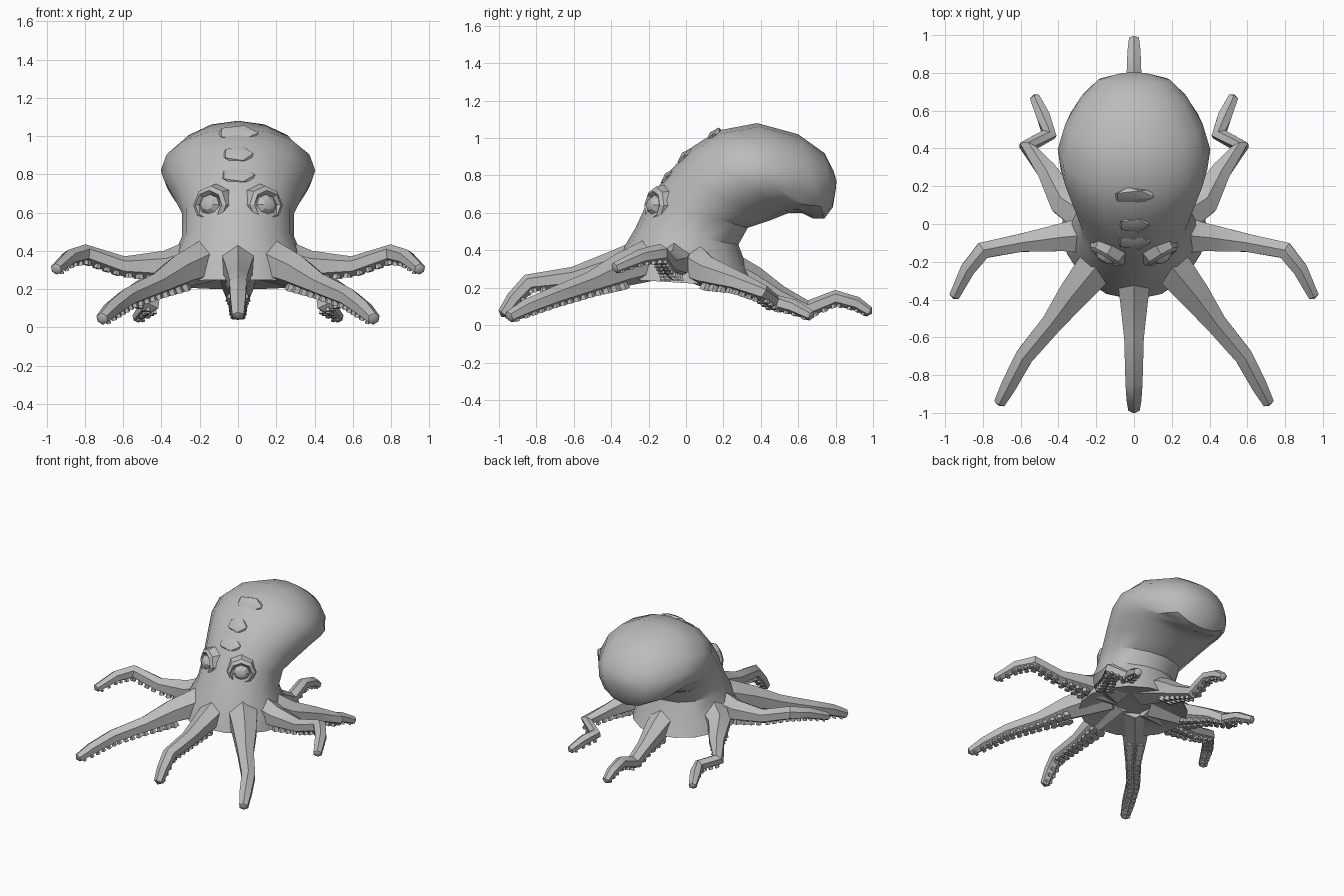
import bpy, bmesh, math
from mathutils import Vector, Matrix

cube = bpy.data.objects.get("Cube")
if cube:
    bpy.data.objects.remove(cube, do_unlink=True)

skin = bpy.data.materials.new("grey skin")
skin.use_nodes = True
GREY = (0.5, 0.5, 0.5, 1)
skin.diffuse_color = GREY
skin.node_tree.nodes["Principled BSDF"].inputs["Base Color"].default_value = GREY


def finish(bm, name, angle=35):
    bmesh.ops.recalc_face_normals(bm, faces=bm.faces)
    mesh = bpy.data.meshes.new(name)
    bm.to_mesh(mesh)
    bm.free()
    mesh.materials.append(skin)
    obj = bpy.data.objects.new(name, mesh)
    bpy.context.collection.objects.link(obj)
    bpy.ops.object.select_all(action='DESELECT')
    obj.select_set(True)
    bpy.context.view_layer.objects.active = obj
    bpy.ops.object.shade_smooth_by_angle(angle=math.radians(angle))
    return obj


def loft(bm, rings, start, end):
    """Skin a list of point rings and close both ends on a single point."""
    loops = [[bm.verts.new(p) for p in ring] for ring in rings]
    n = len(loops[0])
    for a, b in zip(loops, loops[1:]):
        for i in range(n):
            j = (i + 1) % n
            bm.faces.new((a[i], a[j], b[j], b[i]))
    for loop, tip in ((loops[0], start), (loops[-1], end)):
        v = bm.verts.new(tip)
        for i in range(n):
            bm.faces.new((loop[i], loop[(i + 1) % n], v))


# Head and mantle: front point (y, z), back point (y, z), half width
SECTIONS = [
    (-.40, .25, .38, .20, .38), (-.36, .37, .33, .30, .35),
    (-.27, .52, .28, .43, .29), (-.20, .67, .33, .52, .29),
    (-.08, .83, .45, .56, .34), (.03, .95, .55, .60, .385),
    (.17, 1.04, .62, .60, .40), (.38, 1.08, .68, .57, .36),
    (.60, 1.02, .74, .57, .28), (.74, .92, .785, .63, .19),
    (.79, .82, .80, .72, .08),
]
rings = []
for fy, fz, by, bz, w in SECTIONS:
    front, back = Vector((0, fy, fz)), Vector((0, by, bz))
    mid, half = (front + back) / 2, (front - back) / 2
    rings.append([mid + half * math.cos(t) + Vector((w * 1.01 * math.sin(t), 0, 0))
                  for t in (math.tau * k / 16 for k in range(16))])
bm = bmesh.new()
loft(bm, rings, (0, 0, .33), (0, .805, .77))
finish(bm, "head_and_mantle", 30)


def frame(tangent):
    side = tangent.cross(Vector((0, 0, 1))).normalized()
    return side, side.cross(tangent).normalized()


def tentacle(name, path, mirror=1):
    pts = [Vector((x * mirror, y, z)) for x, y, z, r in path]
    radii = [p[3] for p in path]
    bm = bmesh.new()
    rings = []
    for i, (p, r) in enumerate(zip(pts, radii)):
        ahead = (pts[min(i + 1, len(pts) - 1)] - p).normalized()
        behind = (p - pts[max(i - 1, 0)]).normalized()
        side, up = frame((ahead + behind).normalized())
        rings.append([p + side * r * math.cos(a) + up * r * .95 * math.sin(a)
                      for a in (math.pi / 2 + math.tau * k / 6 for k in range(6))])
    tip = pts[-1] + (pts[-1] - pts[-2]).normalized() * radii[-1] * .6
    loft(bm, rings, pts[0], tip)
    # Two rows of suckers along the underside
    for i in range(1, len(pts) - 1):
        a, b = pts[i], pts[i + 1]
        side, up = frame((b - a).normalized())
        count = max(2, round((b - a).length / .05))
        for k in range(count):
            t = (k + .5) / count
            r = radii[i] * (1 - t) + radii[i + 1] * t
            for s in (-1, 1):
                p = a.lerp(b, t) - up * r * .8 + side * s * r * .42
                turn = Matrix((side, up.cross(side), up)).transposed().to_4x4()
                bmesh.ops.create_cone(
                    bm, cap_ends=True, segments=5, radius1=r * .38, radius2=r * .25,
                    depth=r * .45, matrix=Matrix.Translation(p) @ turn)
    finish(bm, name)


# Tentacle paths: x, y, z, radius
FRONT = [(0, -.15, .38, .12), (0, -.40, .31, .085), (0, -.60, .255, .06),
         (0, -.84, .225, .052), (0, -.92, .14, .045), (0, -.975, .06, .035)]
BACK = [(0, .12, .34, .12), (0, .36, .23, .09), (0, .50, .155, .06),
        (0, .65, .085, .05), (0, .80, .145, .045), (0, .91, .115, .04),
        (0, .98, .07, .03)]
FRONT_SIDE = [(.12, -.13, .37, .13), (.31, -.36, .29, .095), (.43, -.52, .22, .065),
              (.58, -.70, .155, .055), (.66, -.85, .095, .048), (.71, -.945, .045, .035)]
SIDE = [(.15, -.05, .37, .13), (.38, -.07, .32, .085), (.60, -.10, .32, .055),
        (.80, -.14, .385, .052), (.88, -.24, .365, .045), (.95, -.38, .305, .032)]
REAR_SIDE = [(.17, .0, .36, .13), (.37, .12, .28, .09), (.46, .28, .23, .06),
             (.565, .41, .17, .048), (.45, .475, .12, .045), (.48, .57, .10, .042),
             (.525, .67, .05, .03)]

tentacle("front_tentacle", FRONT)
tentacle("back_tentacle", BACK)
for label, m in (("left", 1), ("right", -1)):
    tentacle(label + "_front_tentacle", FRONT_SIDE, m)
    tentacle(label + "_side_tentacle", SIDE, m)
    tentacle(label + "_rear_tentacle", REAR_SIDE, m)

    # Eye: faceted cone bulging out of a raised lid
    out = Vector((.5 * m, -.85, .1)).normalized()
    across = Vector((0, 0, 1)).cross(out).normalized()
    up = out.cross(across)
    centre = Vector((.145 * m, -.165, .64))

    def oval(w, h, depth, n=8):
        return [centre + out * depth + across * w * math.cos(math.tau * k / n)
                + up * h * math.sin(math.tau * k / n) for k in range(n)]

    bm = bmesh.new()
    loft(bm, [oval(.06, .055, -.04), oval(.06, .055, .01), oval(.035, .03, .035)],
         centre - out * .05, centre + out * .045)
    finish(bm, label + "_eyeball", 20)
    bm = bmesh.new()
    loft(bm, [oval(.115, .12, -.06), oval(.10, .10, .005), oval(.08, .075, .02),
              oval(.065, .055, -.005)], centre - out * .06, centre - out * .01)
    finish(bm, label + "_eyelid", 25)

# Skin folds over the brow and crown
for i, (y, z, w) in enumerate([(-.09, .79, .10), (.0, .90, .09), (.15, 1.01, .12)]):
    bm = bmesh.new()
    bmesh.ops.create_icosphere(
        bm, subdivisions=1, radius=1,
        matrix=Matrix.Translation((0, y, z)) @ Matrix.Rotation(.8, 4, 'X')
        @ Matrix.Diagonal((w, .06, .03, 1)))
    finish(bm, "skin_fold_%d" % (i + 1), 25)
